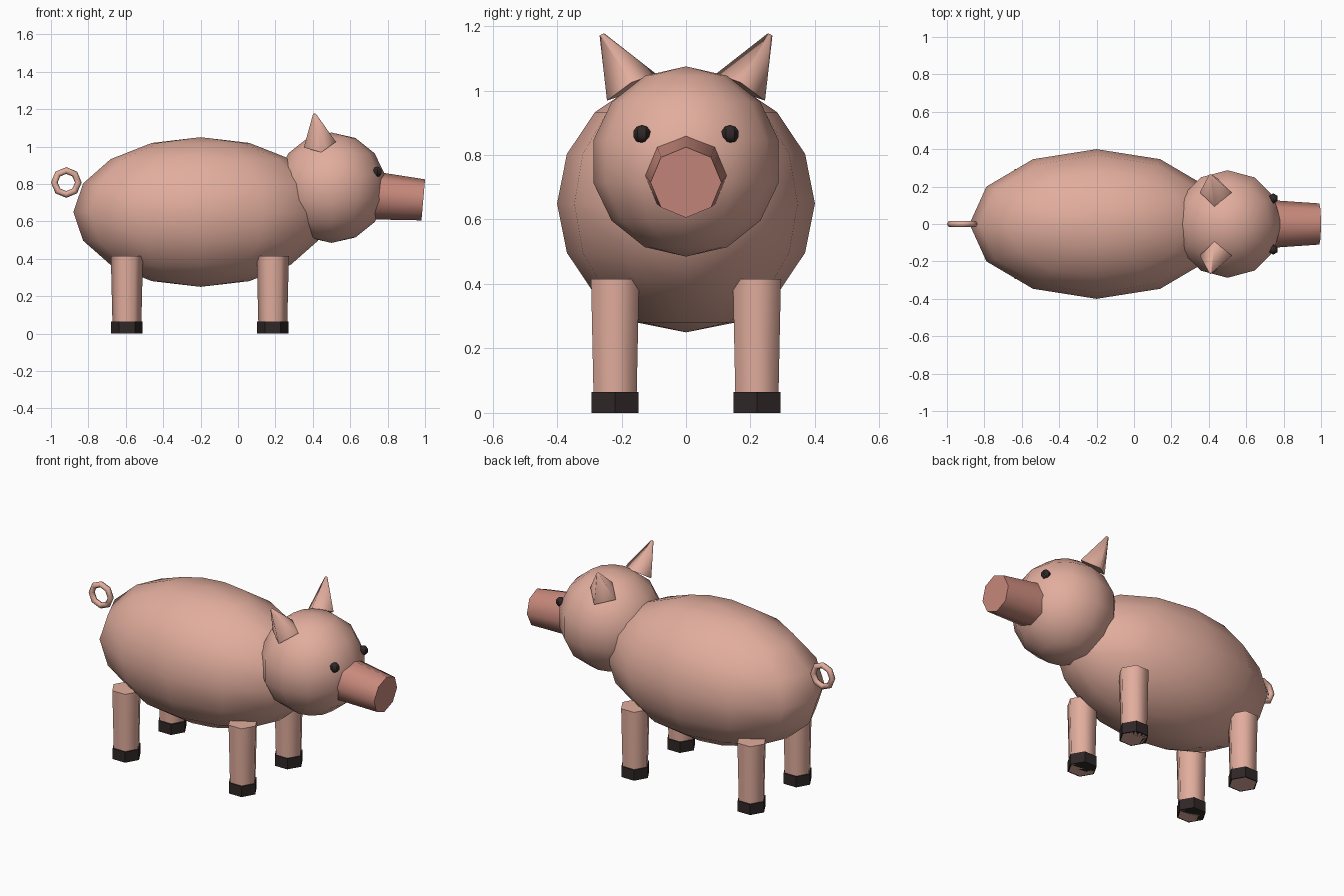
import bpy
from math import radians

if "Cube" in bpy.data.objects:
    bpy.data.objects.remove(bpy.data.objects["Cube"])


def material(name, rgb):
    m = bpy.data.materials.new(name)
    m.diffuse_color = (*rgb, 1)
    m.use_nodes = True
    m.node_tree.nodes["Principled BSDF"].inputs["Base Color"].default_value = m.diffuse_color
    return m


PINK = material("skin", (0.76, 0.42, 0.34))
ROSE = material("nose", (0.58, 0.25, 0.20))
DARK = material("dark", (0.03, 0.02, 0.02))


def finish(name, mat, angle=50):
    ob = bpy.context.object
    ob.name = name
    ob.data.materials.append(mat)
    bpy.ops.object.transform_apply(location=False, rotation=True, scale=True)
    bpy.ops.object.shade_smooth_by_angle(angle=radians(angle))
    return ob


def ball(name, mat, loc, radii, segments, rings):
    bpy.ops.mesh.primitive_uv_sphere_add(segments=segments, ring_count=rings,
                                         radius=1, location=loc)
    bpy.context.object.scale = radii
    return finish(name, mat)


def cone(name, mat, loc, r1, r2, depth, sides, rot=(0, 0, 0), angle=62):
    bpy.ops.mesh.primitive_cone_add(vertices=sides, radius1=r1, radius2=r2, depth=depth,
                                    location=loc, rotation=[radians(a) for a in rot])
    return finish(name, mat, angle)


# Body and head
ball("body", PINK, (-0.2, 0, 0.65), (0.68, 0.4, 0.4), 12, 8)
ball("head", PINK, (0.5, 0, 0.78), (0.295, 0.295, 0.295), 12, 7)

# Snout, tipped slightly down
cone("snout", ROSE, (0.866, 0, 0.726), 0.127, 0.11, 0.25, 8, (0, 95, 0))

for s, side in ((1, "left"), (-1, "right")):
    # Ears: four-sided, leaning outwards and back
    a, b = radians(-29 * s), radians(-10)
    cone(f"{side}_ear", PINK, (0.423, s * 0.215, 1.092), 0.087, 0.008, 0.19, 4,
         (-29 * s, -10, 0), 91)

    # Eyes
    ball(f"{side}_eye", DARK, (0.745, s * 0.137, 0.865), (0.028, 0.028, 0.028), 6, 5)

    # Legs with hooves
    for end, x in (("front", 0.186), ("back", -0.594)):
        cone(f"{end}_{side}_leg", PINK, (x, s * 0.22, 0.2075), 0.076, 0.086, 0.415, 6,
             (0, 0, 90))
        cone(f"{end}_{side}_hoof", DARK, (x, s * 0.22, 0.0325), 0.084, 0.084, 0.065, 6,
             (0, 0, 90), 30)

# Curled tail
bpy.ops.mesh.primitive_torus_add(major_segments=8, minor_segments=6, major_radius=0.064,
                                 minor_radius=0.018, location=(-0.918, 0, 0.808),
                                 rotation=(radians(90), 0, 0))
finish("tail", PINK, 62)
